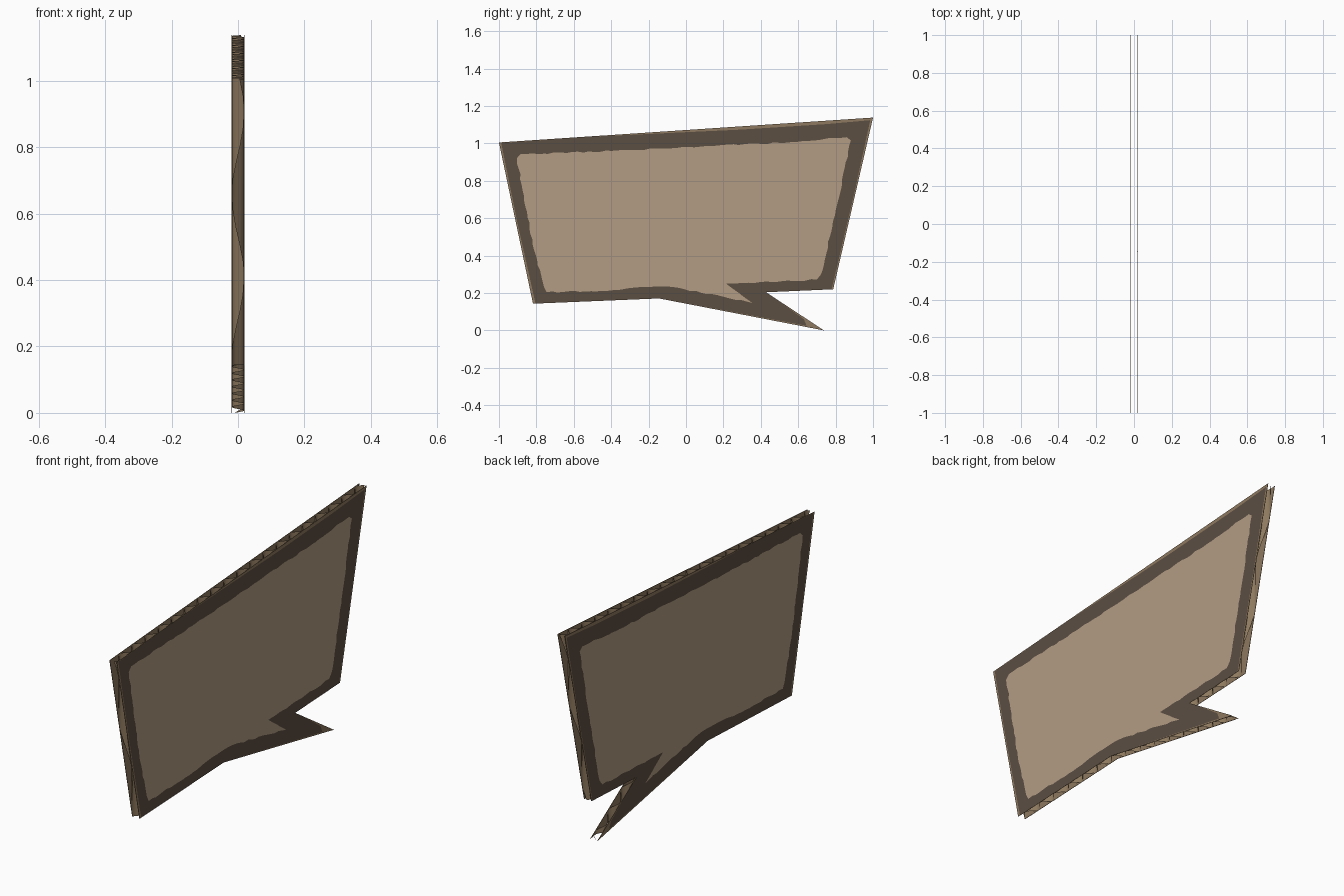
import bpy, bmesh, math, random
from mathutils import Vector
from mathutils.geometry import delaunay_2d_cdt

if "Cube" in bpy.data.objects:
    bpy.data.objects.remove(bpy.data.objects["Cube"])

random.seed(4)
HALF = 0.021      # half thickness of the board
SKIN = 0.002      # thickness of each face sheet
PERIOD = 0.105    # flute spacing

# Profiles as (y, z)
OUTLINE = [(-1, 1.005), (1, 1.138), (0.787, 0.22), (0.428, 0.204),
           (0.738, 0), (-0.144, 0.171), (-0.818, 0.143)]
BAND = [(-0.988, 1.002), (-0.5, 1.036), (0.3, 1.074), (0.75, 1.103), (0.985, 1.124),
        (0.9, 0.735), (0.779, 0.222), (0.43, 0.206), (0.63, 0.06), (0.645, 0.025),
        (-0.144, 0.173), (-0.805, 0.146), (-0.9, 0.57)]
PANEL = [(-0.905, 0.92), (-0.885, 0.942), (-0.4, 0.96), (0.1, 0.985), (0.5, 1.003),
         (0.86, 1.033), (0.882, 1.015), (0.8, 0.64), (0.722, 0.3), (0.7, 0.272),
         (0.45, 0.26), (0.215, 0.25), (0.355, 0.147), (0.2, 0.18), (-0.07, 0.232),
         (-0.17, 0.234), (-0.45, 0.212), (-0.745, 0.205), (-0.76, 0.235), (-0.82, 0.46)]


def material(name, rgb):
    m = bpy.data.materials.new(name)
    m.diffuse_color = (*rgb, 1)
    m.use_nodes = True
    m.node_tree.nodes["Principled BSDF"].inputs["Base Color"].default_value = m.diffuse_color
    return m


MATS = [material("light cardboard", (0.45, 0.335, 0.227)),
        material("dark brown border", (0.107, 0.077, 0.055)),
        material("raw cardboard", (0.27, 0.19, 0.112))]


def inside(p, poly):
    hit = False
    for (ay, az), (by, bz) in zip(poly, poly[1:] + poly[:1]):
        if (az > p[1]) != (bz > p[1]) and p[0] < (by - ay) * (p[1] - az) / (bz - az) + ay:
            hit = not hit
    return hit


def roughen(poly, step=0.03, amount=0.004):
    """Subdivide a loop and jitter it for a hand-painted edge."""
    out = []
    for a, b in zip(poly, poly[1:] + poly[:1]):
        a, b = Vector(a), Vector(b)
        n = max(1, round((b - a).length / step))
        for i in range(n):
            j = Vector((random.uniform(-1, 1), random.uniform(-1, 1))) * amount
            out.append(tuple(a.lerp(b, i / n) + (j if i else Vector((0, 0)))))
    return out


def triangulate(loops):
    pts, edges = [], []
    for loop in loops:
        s, n = len(pts), len(loop)
        pts += [Vector(p) for p in loop]
        edges += [(s + i, s + (i + 1) % n) for i in range(n)]
    res = delaunay_2d_cdt(pts, edges, [], 0, 1e-6)
    verts = res[0]
    tris = []
    for f in res[2]:
        c = sum((verts[i] for i in f), Vector((0, 0))) / len(f)
        if inside(c, OUTLINE):
            tris.append((f, c))
    return verts, tris


def finish(bm, name):
    me = bpy.data.meshes.new(name)
    bm.to_mesh(me)
    bm.free()
    for m in MATS:
        me.materials.append(m)
    ob = bpy.data.objects.new(name, me)
    bpy.context.collection.objects.link(ob)
    return ob


panel = roughen(PANEL)


def face_sheet(name, side):
    """Thin sheet: painted outer skin, raw inner skin and rim."""
    bm = bmesh.new()
    verts, tris = triangulate([OUTLINE, BAND, panel])
    vs = [bm.verts.new((side * HALF, v.x, v.y)) for v in verts]
    for f, c in tris:
        face = bm.faces.new([vs[i] for i in (f if side > 0 else f[::-1])])
        face.material_index = 0 if inside(c, panel) else 1 if inside(c, BAND) else 2
    n = len(OUTLINE)
    outer = [bm.verts.new((side * HALF, y, z)) for y, z in OUTLINE]
    inner = [bm.verts.new((side * (HALF - SKIN), y, z)) for y, z in OUTLINE]
    raw = [bm.faces.new((outer[i], outer[(i + 1) % n], inner[(i + 1) % n], inner[i]))
           for i in range(n)]
    raw.append(bm.faces.new(inner if side > 0 else inner[::-1]))
    for face in raw:
        face.material_index = 2
    return finish(bm, name)


face_sheet("right_face_sheet", 1)
face_sheet("left_face_sheet", -1)

# Corrugated core: slice the flat outline across y, then push it into a wave
bm = bmesh.new()
verts, tris = triangulate([OUTLINE])
vs = [bm.verts.new((0, v.x, v.y)) for v in verts]
for f, c in tris:
    bm.faces.new([vs[i] for i in f])
cuts = int(2 / PERIOD * 10)
for k in range(1, cuts):
    bmesh.ops.bisect_plane(bm, geom=bm.verts[:] + bm.edges[:] + bm.faces[:], dist=1e-6,
                           plane_co=(0, -1 + 2 * k / cuts, 0), plane_no=(0, 1, 0))
for v in bm.verts:
    v.co.x = (HALF - SKIN) * 0.98 * math.cos(2 * math.pi * (v.co.y + 0.978) / PERIOD)
for f in bm.faces:
    f.material_index = 2
    f.smooth = True
finish(bm, "corrugated_core")
